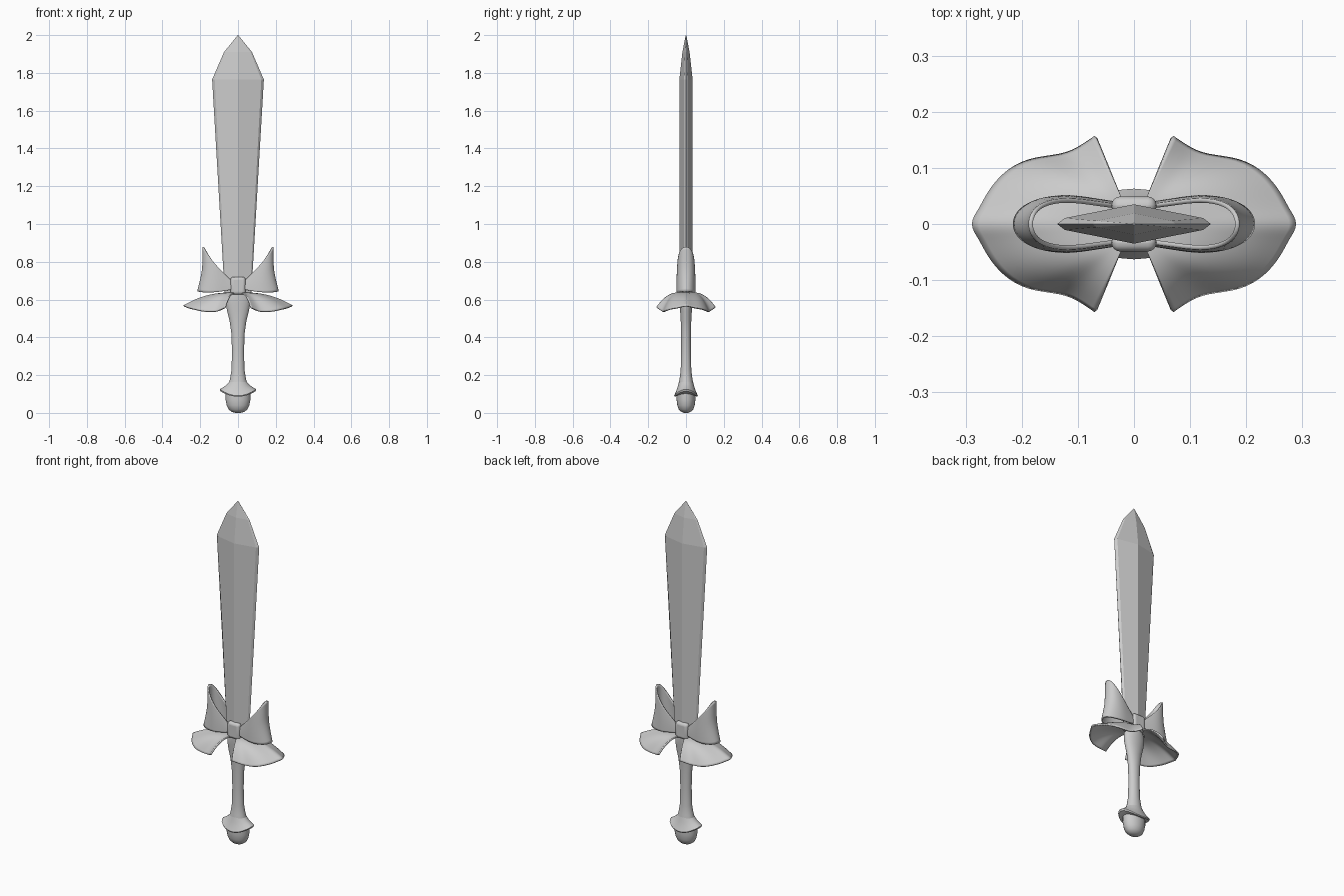
import bpy
from math import cos, sin, pi

if "Cube" in bpy.data.objects:
    bpy.data.objects.remove(bpy.data.objects["Cube"])


def make(name, verts, faces, angle=40):
    me = bpy.data.meshes.new(name)
    me.from_pydata(verts, [], faces)
    me.update()
    ob = bpy.data.objects.new(name, me)
    bpy.context.collection.objects.link(ob)
    bpy.ops.object.select_all(action='DESELECT')
    ob.select_set(True)
    bpy.context.view_layer.objects.active = ob
    if angle:
        bpy.ops.object.shade_smooth_by_angle(angle=angle * pi / 180)
    return ob


def loft(name, rings, n=24, angle=40):
    """Closed stack of ellipses (z, rx, ry, wave); wave lifts the x sides."""
    verts, faces = [], []
    for z, rx, ry, w in rings:
        for i in range(n):
            a = 2 * pi * i / n
            verts.append((rx * cos(a), ry * sin(a), z + w * cos(2 * a)))
    for r in range(len(rings) - 1):
        for i in range(n):
            j = (i + 1) % n
            faces.append((r*n + i, r*n + j, r*n + n + j, r*n + n + i))
    faces.append(tuple(reversed(range(n))))
    faces.append(tuple(range(len(verts) - n, len(verts))))
    return make(name, verts, faces, angle)


def ribbon(name, rows, thick):
    """Smooth mirrored sheet from a grid of points."""
    m = len(rows[0])
    verts = [p for row in rows for p in row]
    faces = [(r*m + i, r*m + i + 1, r*m + m + i + 1, r*m + m + i)
             for r in range(len(rows) - 1) for i in range(m - 1)]
    ob = make(name, verts, faces, 0)
    ob.data.polygons.foreach_set("use_smooth", [True] * len(faces))
    sub = ob.modifiers.new("smooth", 'SUBSURF')
    sub.levels = sub.render_levels = 2
    sub.boundary_smooth = 'PRESERVE_CORNERS'
    sol = ob.modifiers.new("thickness", 'SOLIDIFY')
    sol.thickness, sol.offset = thick, 0
    mir = ob.modifiers.new("mirror", 'MIRROR')
    mir.use_mirror_merge = False
    return ob


# Blade: flattened diamond section with a narrow bevelled cutting edge
verts, faces = [], []
for z, w, y in [(0.62, 0.07, 0.035), (1.765, 0.137, 0.035),
                (1.91, 0.074, 0.019), (1.998, 0.003, 0.002)]:
    e, b = w * 0.9, y * 0.3
    verts += [(w, 0, z), (e, b, z), (0, y, z), (-e, b, z),
              (-w, 0, z), (-e, -b, z), (0, -y, z), (e, -b, z)]
for r in range(3):
    for i in range(8):
        j = (i + 1) % 8
        faces.append((r*8 + i, r*8 + j, r*8 + 8 + j, r*8 + 8 + i))
faces += [tuple(reversed(range(8))), tuple(range(24, 32))]
make("blade", verts, faces, 0)

# Grip: waisted oval handle widening under the bow
loft("grip", [(0.10, 0.06, 0.045, 0), (0.15, 0.052, 0.04, 0),
              (0.18, 0.042, 0.034, 0), (0.23, 0.034, 0.028, 0),
              (0.33, 0.032, 0.026, 0), (0.42, 0.035, 0.026, 0),
              (0.49, 0.045, 0.028, 0), (0.54, 0.058, 0.031, 0),
              (0.58, 0.065, 0.034, 0), (0.61, 0.064, 0.036, 0),
              (0.635, 0.045, 0.036, 0)])

# Collar: flared skirt, raised at the sides
loft("collar", [(0.165, 0.046, 0.037, 0), (0.145, 0.058, 0.044, 0.006),
                (0.125, 0.076, 0.053, 0.012), (0.108, 0.096, 0.063, 0.017),
                (0.10, 0.092, 0.061, 0.014), (0.095, 0.062, 0.046, 0.005)][::-1])

# Pommel: rounded bulb
loft("pommel", [(0.0, 0.012, 0.01, 0), (0.005, 0.032, 0.024, 0),
                (0.018, 0.049, 0.038, 0), (0.04, 0.06, 0.046, 0),
                (0.07, 0.066, 0.05, 0), (0.105, 0.066, 0.05, 0)])

# Bow loops: upright bands running round from front knot to back knot
half = [(0.025, 0.035, 0.655, 0.69), (0.07, 0.042, 0.646, 0.732),
        (0.12, 0.05, 0.638, 0.785), (0.17, 0.043, 0.637, 0.837),
        (0.204, 0.026, 0.64, 0.873)]
path = ([(x, -y, a, b) for x, y, a, b in half] + [(0.216, 0, 0.645, 0.882)]
        + half[::-1])
rows = []
for x, y, zb, zt in path:
    row = []
    for k in range(5):
        t = k / 4
        pinch = 1 - 0.32 * sin(min(t * 1.4, 1) * pi / 2) * max(0, x - 0.12)
        pull = 0.3 * max(0, x - 0.14) * min(1, t * 2.2)
        row.append((x * pinch - pull, y * (1 - 0.12 * t * t), zb + (zt - zb) * t))
    rows.append(row)
ribbon("bow_loops", rows, 0.008)

# Bow tails: drooping scalloped fans that form the guard
half = [(0.068, 0.155, 0.558), (0.092, 0.138, 0.545), (0.125, 0.12, 0.533),
        (0.19, 0.116, 0.537), (0.235, 0.088, 0.55), (0.262, 0.052, 0.555),
        (0.275, 0.024, 0.562)]
edge = ([(x, -y, z) for x, y, z in half] + [(0.293, 0, 0.568)] + half[::-1])
rows = []
for k, (x, y, z) in enumerate(edge):
    a = -pi / 2 + pi * k / (len(edge) - 1)
    x0, y0 = 0.02 + 0.02 * cos(a), 0.042 * sin(a)
    row = []
    for s in (0, 0.2, 0.4, 0.6, 0.8, 1):
        row.append((x0 + (x - x0) * s, y0 + (y - y0) * s,
                    z + (0.634 - z) * (1 - s ** 2.2)))
    rows.append(row)
ribbon("bow_tails", rows, 0.008)

# Knots: rounded pads on the front and back
for side, label in ((-1, "front"), (1, "back")):
    bpy.ops.mesh.primitive_cube_add(size=1, location=(0, side * 0.033, 0.673))
    ob = bpy.context.object
    ob.name = label + "_knot"
    ob.scale = (0.08, 0.032, 0.094)
    bpy.ops.object.transform_apply(location=False, rotation=False, scale=True)
    bev = ob.modifiers.new("round", 'BEVEL')
    bev.width, bev.segments = 0.0155, 4
    bpy.ops.object.shade_smooth_by_angle(angle=pi / 3)
